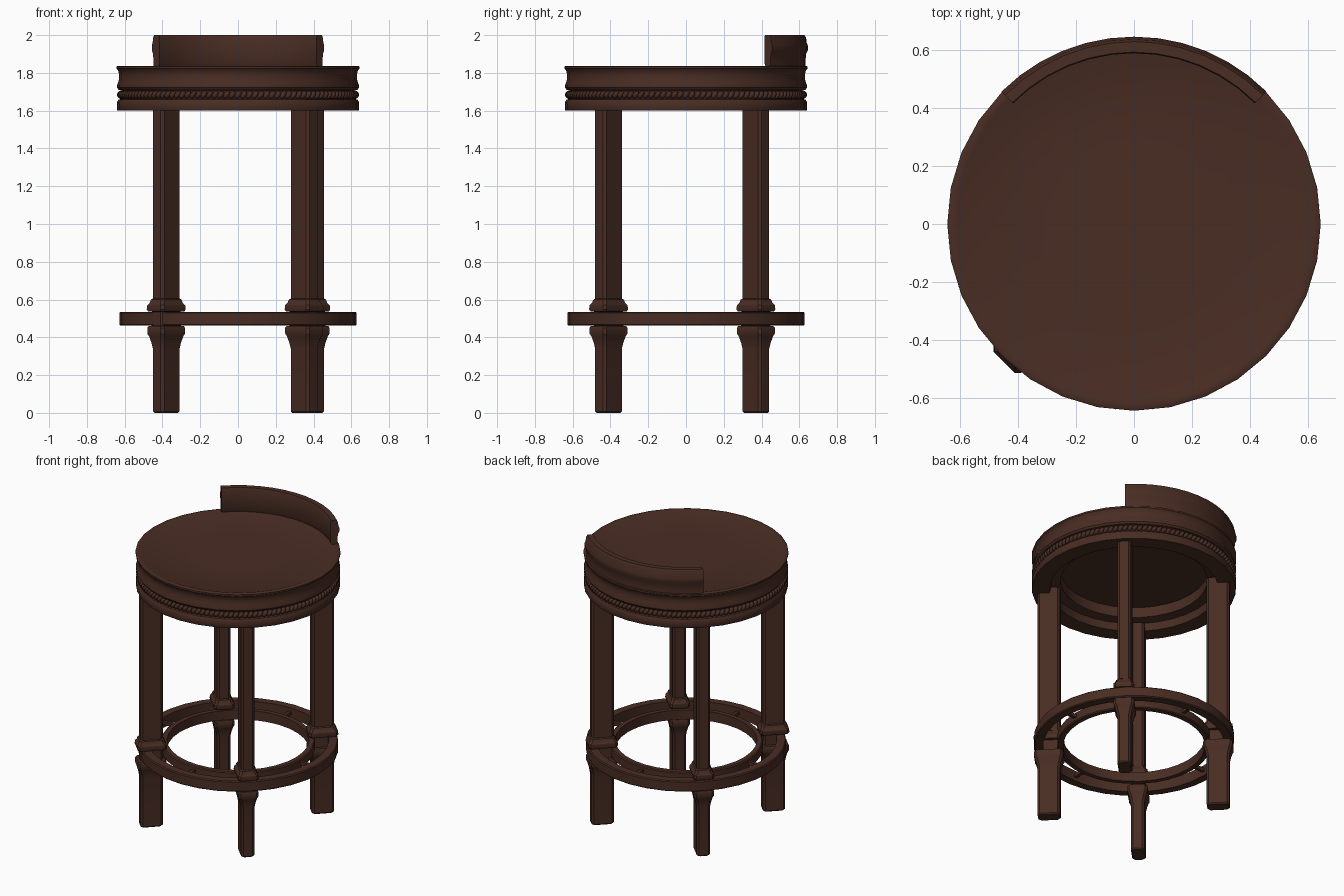
import bpy, bmesh, math
from mathutils import Matrix, Vector

if "Cube" in bpy.data.objects:
    bpy.data.objects.remove(bpy.data.objects["Cube"])

wood = bpy.data.materials.new("dark_brown_wood")
wood.use_nodes = True
COLOUR = (0.066, 0.026, 0.017, 1)
wood.diffuse_color = COLOUR
bsdf = wood.node_tree.nodes["Principled BSDF"]
bsdf.inputs["Base Color"].default_value = COLOUR
bsdf.inputs["Roughness"].default_value = 0.6


def finish(bm, name, angle=35):
    """Turn a bmesh into a shaded wooden object."""
    bmesh.ops.remove_doubles(bm, verts=bm.verts, dist=1e-5)
    bmesh.ops.recalc_face_normals(bm, faces=bm.faces)
    mesh = bpy.data.meshes.new(name)
    bm.to_mesh(mesh)
    bm.free()
    mesh.materials.append(wood)
    obj = bpy.data.objects.new(name, mesh)
    bpy.context.collection.objects.link(obj)
    bpy.ops.object.select_all(action='DESELECT')
    obj.select_set(True)
    bpy.context.view_layer.objects.active = obj
    bpy.ops.object.shade_smooth_by_angle(angle=math.radians(angle))
    return obj


def bridge(bm, a, b, closed=True):
    n = len(a)
    for i in range(n if closed else n - 1):
        j = (i + 1) % n
        quad = list(dict.fromkeys((a[i], a[j], b[j], b[i])))
        if len(quad) > 2:
            bm.faces.new(quad)


def lathe(name, profile, steps=32, start=0, sweep=360, closed=True):
    """Spin (radius, z) points about z; part sweeps get capped ends."""
    bm = bmesh.new()
    full = sweep == 360
    poles = {k: bm.verts.new((0, 0, z)) for k, (r, z) in enumerate(profile) if r == 0}
    rows = []
    for s in range(steps if full else steps + 1):
        a = math.radians(start + sweep * s / steps)
        rows.append([poles.get(k) or bm.verts.new((r * math.cos(a), r * math.sin(a), z))
                     for k, (r, z) in enumerate(profile)])
    for s in range(steps):
        bridge(bm, rows[s], rows[(s + 1) % len(rows)], closed)
    if not full:
        bm.faces.new(rows[0])
        bm.faces.new(rows[-1])
    return finish(bm, name)


def loft_leg(name, x, y):
    """Chamfered rectangular post, long side pointing at the centre."""
    # (height, outward growth of the section)
    levels = [(0, -.006), (.008, 0), (.34, 0), (.37, .005), (.405, .014), (.42, .021),
              (.45, .021), (.46, .016), (.462, 0), (.535, 0), (.537, .018), (.548, .023),
              (.57, .021), (.582, .012), (.6, .007), (.605, 0), (1.64, 0)]
    turn = Matrix.Translation((x, y, 0)) @ Matrix.Rotation(
        math.radians(45 if x * y > 0 else -45), 4, 'Z')
    bm = bmesh.new()
    rings = []
    for z, g in levels:
        u, v, c = .071 + g, .043 + g, .014
        quarter = [(u, v - c), (u - c, v)]
        pts = quarter + [(-p, q) for p, q in reversed(quarter)]
        pts += [(-p, -q) for p, q in pts]
        rings.append([bm.verts.new(turn @ Vector((p, q, z))) for p, q in pts])
    for a, b in zip(rings, rings[1:]):
        bridge(bm, a, b)
    bm.faces.new(rings[0])
    bm.faces.new(rings[-1])
    return finish(bm, name, 30)


# Round seat with moulded edge and hollow underside
lathe("seat", [(0, 1.73), (.46, 1.73), (.46, 1.66), (.52, 1.65), (.53, 1.6),
               (.638, 1.6), (.641, 1.605), (.641, 1.645), (.632, 1.658), (.618, 1.662),
               (.618, 1.706), (.632, 1.71), (.641, 1.722), (.641, 1.735), (.632, 1.755),
               (.629, 1.785), (.633, 1.81), (.643, 1.822), (.643, 1.833), (.638, 1.836),
               (.615, 1.836), (.605, 1.832), (.3, 1.83), (0, 1.83)], closed=False)

# Rope trim made of slanted beads
rope = bmesh.new()
BEADS = 128
for i in range(BEADS):
    place = (Matrix.Rotation(math.tau * i / BEADS, 4, 'Z')
             @ Matrix.Translation((.622, 0, 1.684))
             @ Matrix.Rotation(math.radians(-35), 4, 'X')
             @ Matrix.Diagonal((.019, .015, .024, 1)))
    bmesh.ops.create_uvsphere(rope, u_segments=8, v_segments=6, radius=1, matrix=place)
finish(rope, "rope_trim", 80)

# Low curved backrest
lathe("backrest", [(.6, 1.825), (.588, 1.85), (.588, 1.992), (.592, 2), (.628, 2),
                   (.636, 1.985), (.639, 1.96), (.645, 1.945), (.645, 1.92),
                   (.636, 1.9), (.632, 1.86), (.634, 1.825)],
      steps=12, start=45, sweep=90)

# Four legs
for name, x, y in (("front_left_leg", .35, -.41), ("front_right_leg", -.38, -.41),
                   ("back_left_leg", .385, .37), ("back_right_leg", -.38, .37)):
    loft_leg(name, x, y)


def band(name, inner, outer, low, high, bevel=.006):
    return lathe(name, [(inner, low), (outer - bevel, low), (outer, low + bevel),
                        (outer, high - bevel), (outer - bevel, high), (inner, high)])


# Footrest: outer and inner hoop joined by pegs
band("footrest_outer_ring", .57, .628, .462, .535)
band("footrest_inner_ring", .445, .482, .465, .53)
pegs = bmesh.new()
for k in range(4):
    place = (Matrix.Rotation(math.tau * k / 4, 4, 'Z')
             @ Matrix.Translation((.525, 0, .5))
             @ Matrix.Diagonal((.11, .022, .022, 1)))
    bmesh.ops.create_cube(pegs, size=1, matrix=place)
finish(pegs, "footrest_pegs")
